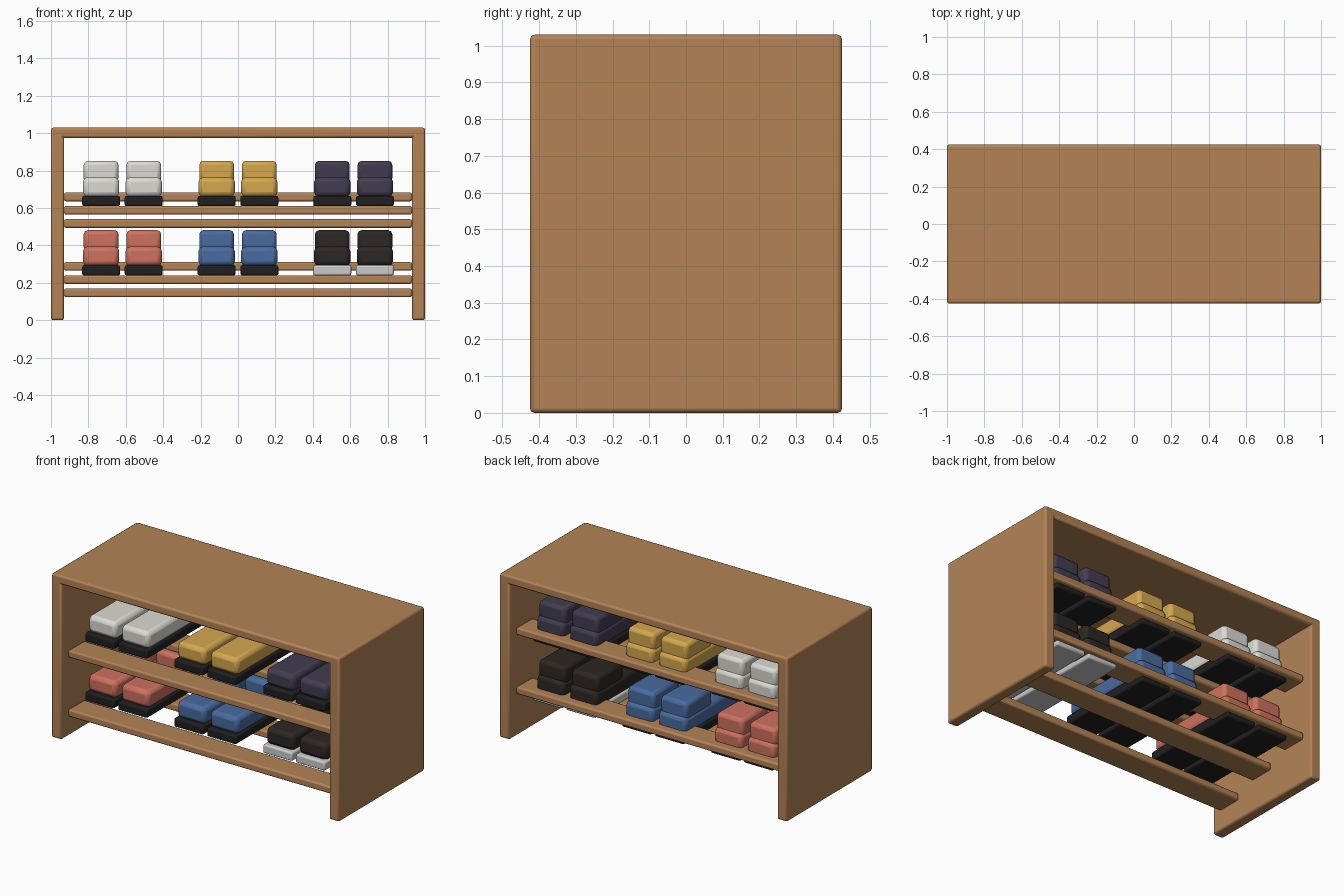
import bpy

if "Cube" in bpy.data.objects:
    bpy.data.objects.remove(bpy.data.objects["Cube"])


def material(name, srgb):
    m = bpy.data.materials.new(name)
    m.diffuse_color = (*[(c / 255) ** 2.2 for c in srgb], 1)
    m.use_nodes = True
    m.node_tree.nodes["Principled BSDF"].inputs["Base Color"].default_value = m.diffuse_color
    return m


def box(name, center, size, mat, bevel, segments=2):
    """Bevelled box, smooth shaded with sharp edges kept."""
    bpy.ops.mesh.primitive_cube_add(size=1, location=center)
    ob = bpy.context.object
    ob.name = name
    ob.scale = size
    bpy.ops.object.transform_apply(location=False, rotation=False, scale=True)
    ob.data.materials.append(mat)
    mod = ob.modifiers.new("bevel", "BEVEL")
    mod.width = bevel
    mod.segments = segments
    bpy.ops.object.shade_smooth_by_angle()
    return ob


wood = material("wood", (178, 130, 87))
dark = material("dark_rubber", (38, 37, 37))
pale = material("pale_rubber", (222, 221, 218))

# Cabinet shell
H, D = 1.03, 0.85
for side, sx in (("left", -1), ("right", 1)):
    box(f"{side}_panel", (sx * 0.965, 0, H / 2), (0.07, D, H), wood, 0.012)
box("top_panel", (0, 0, H - 0.0275), (2.0, D, 0.055), wood, 0.012)

# Two shelves of three slats, stepping up towards the back
SHELF_Z = (0.217, 0.588)
for row, z in zip(("lower", "upper"), SHELF_Z):
    for part, k in (("front", -1), ("middle", 0), ("back", 1)):
        box(f"{row}_{part}_slat", (0, 0.28 * k, z + 0.071 * k),
            (1.86, 0.16, 0.046), wood, 0.01)


# Shoe: flat sole, long body and raised ankle collar at the back
def shoe(name, x, z, mat, sole_mat):
    box(name + "_sole", (x, 0, z + 0.0275), (0.203, 0.66, 0.055), sole_mat, 0.01)
    box(name + "_body", (x, 0, z + 0.1025), (0.194, 0.615, 0.105), mat, 0.025)
    box(name + "_collar", (x, 0.16, z + 0.185), (0.186, 0.26, 0.115), mat, 0.022)


colours = {
    "red": (205, 112, 96), "blue": (75, 107, 158), "black": (48, 43, 40),
    "white": (218, 217, 210), "yellow": (211, 166, 80), "navy": (68, 63, 82),
}
rows = (("red", "blue", "black"), ("white", "yellow", "navy"))
for z, names in zip(SHELF_Z, rows):
    for name, px in zip(names, (-0.618, 0, 0.618)):
        mat = material(name + "_leather", colours[name])
        for side, dx in (("left", -0.114), ("right", 0.114)):
            shoe(f"{name}_{side}_shoe", px + dx, z + 0.022, mat,
                 pale if name == "black" else dark)
